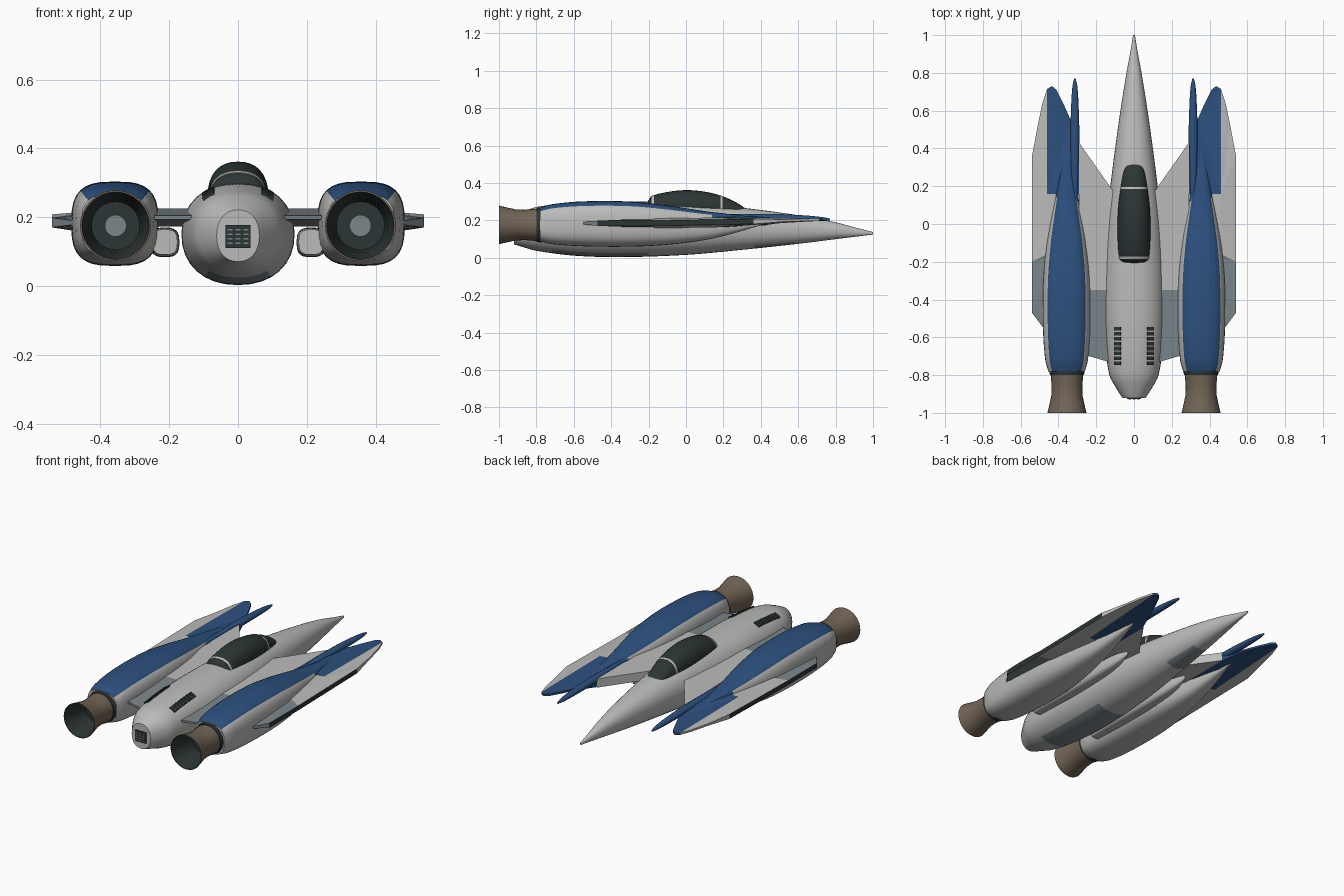
import bpy, bmesh, math
from mathutils import Matrix

if "Cube" in bpy.data.objects:
    bpy.data.objects.remove(bpy.data.objects["Cube"], do_unlink=True)


def material(name, rgb):
    m = bpy.data.materials.new(name)
    m.use_nodes = True
    m.diffuse_color = (*rgb, 1)
    bsdf = m.node_tree.nodes["Principled BSDF"]
    bsdf.inputs["Base Color"].default_value = (*rgb, 1)
    bsdf.inputs["Roughness"].default_value = 0.6
    return m


WHITE = material("hull_white", (0.5, 0.5, 0.49))
BLUE = material("paint_blue", (0.026, 0.08, 0.21))
GREY = material("panel_grey", (0.2, 0.24, 0.26))
DARK = material("dark_glass", (0.025, 0.035, 0.035))
BROWN = material("burnt_metal", (0.17, 0.13, 0.095))


def finish(name, bm, mats, mirror=False, smooth=True):
    bmesh.ops.recalc_face_normals(bm, faces=bm.faces)
    mesh = bpy.data.meshes.new(name)
    bm.to_mesh(mesh)
    bm.free()
    for m in mats:
        mesh.materials.append(m)
    ob = bpy.data.objects.new(name, mesh)
    bpy.context.collection.objects.link(ob)
    if mirror:
        ob.modifiers.new("mirror", "MIRROR").use_mirror_merge = False
    if smooth:
        bpy.ops.object.select_all(action="DESELECT")
        ob.select_set(True)
        bpy.context.view_layer.objects.active = ob
        bpy.ops.object.shade_smooth_by_angle(angle=math.radians(35))
    return ob


def section_at(secs, y):
    """Smoothly interpolate (y, half_width, z_low, z_high) sections."""
    i = max(0, min(len(secs) - 2, sum(s[0] <= y for s in secs) - 1))

    def slope(k, c):
        a, b = secs[max(k - 1, 0)], secs[min(k + 1, len(secs) - 1)]
        return (b[c] - a[c]) / (b[0] - a[0])
    p, q = secs[i], secs[i + 1]
    d = q[0] - p[0]
    t = (y - p[0]) / d
    out = []
    for c in (1, 2, 3):
        out.append((2*t**3 - 3*t*t + 1) * p[c] + (t**3 - 2*t*t + t) * d * slope(i, c)
                   + (3*t*t - 2*t**3) * q[c] + (t**3 - t*t) * d * slope(i + 1, c))
    return out


def loft(name, secs, mats, x=0, power=2.0, rule=None, mirror=False,
         span=None, grow=1.0, step=0.02, segs=32):
    y0, y1 = span or (secs[0][0], secs[-1][0])
    rows = max(1, round((y1 - y0) / step))
    bm = bmesh.new()
    rings, ys = [], [y0 + (y1 - y0) * i / rows for i in range(rows + 1)]
    for y in ys:
        hw, lo, hi = section_at(secs, y)
        ring = []
        for j in range(segs):
            a = math.tau * j / segs
            c, s = math.cos(a), math.sin(a)
            px = math.copysign(abs(c) ** (2 / power), c) * hw * grow
            pz = math.copysign(abs(s) ** (2 / power), s) * (hi - lo) / 2 * grow
            ring.append(bm.verts.new((x + px, y, (lo + hi) / 2 + pz)))
        rings.append(ring)
    for i in range(rows):
        for j in range(segs):
            k = (j + 1) % segs
            f = bm.faces.new((rings[i][j], rings[i][k], rings[i+1][k], rings[i+1][j]))
            if rule:
                f.material_index = rule((ys[i] + ys[i+1]) / 2, 360 * (j + 0.5) / segs)
    bm.faces.new(rings[0])
    bm.faces.new(rings[-1])
    return finish(name, bm, mats, mirror)


def wing_z(x, y):
    mid = 0.2 if x < 0.3 else 0.185 + 0.02 * max(0, y) / 0.73
    half = 0.006 if y > 0.5 or y < -0.54 else 0.014 if x > 0.5 else 0.026
    return mid - half, mid + half


def plate(name, outline, mat, edge=None):
    """Mirrored wing panel; the outermost edge takes the second material."""
    bm = bmesh.new()
    low = [bm.verts.new((x, y, wing_z(x, y)[0])) for x, y in outline]
    top = [bm.verts.new((x, y, wing_z(x, y)[1])) for x, y in outline]
    bm.faces.new(low)
    bm.faces.new(top)
    for i in range(len(outline)):
        k = (i + 1) % len(outline)
        f = bm.faces.new((low[i], low[k], top[k], top[i]))
        if edge and outline[i][0] > 0.53 and outline[k][0] > 0.53:
            f.material_index = 1
    bmesh.ops.triangulate(bm, faces=[f for f in bm.faces if len(f.verts) > 4])
    return finish(name, bm, [mat, edge or mat], True, False)


def boxes(name, items, mat, mirror=False):
    """Boxes given as (centre, size, roll about y)."""
    bm = bmesh.new()
    for centre, size, roll in items:
        bmesh.ops.create_cube(bm, size=1, matrix=Matrix.Translation(centre)
                              @ Matrix.Rotation(roll, 4, "Y") @ Matrix.Diagonal((*size, 1)))
    return finish(name, bm, [mat], mirror, False)


# Fuselage with grey belly panels
hull = [(-0.92, 0.062, 0.072, 0.222), (-0.88, 0.088, 0.06, 0.242), (-0.8, 0.13, 0.038, 0.272),
        (-0.6, 0.156, 0.012, 0.293), (-0.35, 0.164, 0.004, 0.3), (0, 0.147, 0.016, 0.295),
        (0.3, 0.113, 0.043, 0.268), (0.6, 0.072, 0.075, 0.228), (0.8, 0.04, 0.1, 0.19),
        (0.92, 0.018, 0.115, 0.158), (1, 0.005, 0.125, 0.138)]
loft("fuselage", hull, [WHITE, GREY], power=2.2, rule=lambda y, a: int(
    238 < a < 302 and (-0.72 < y < -0.2 or 0.36 < y < 0.58)))

# Canopy glass and frame hoops
glass = [(-0.21, 0.066, 0.22, 0.292), (-0.19, 0.08, 0.19, 0.326), (-0.1, 0.087, 0.16, 0.352),
         (0, 0.088, 0.16, 0.362), (0.1, 0.083, 0.16, 0.354), (0.2, 0.07, 0.18, 0.328),
         (0.28, 0.056, 0.2, 0.29), (0.32, 0.045, 0.21, 0.262)]
loft("canopy", glass, [DARK], power=2.3)
for label, y in (("rear", -0.178), ("front", 0.19)):
    loft("canopy_frame_" + label, glass, [WHITE], power=2.3, span=(y - 0.006, y + 0.006), grow=1.02)

# Engine nacelles with blue upper surface
nacelle = [(-0.78, 0.097, 0.088, 0.268), (-0.72, 0.113, 0.074, 0.286), (-0.55, 0.125, 0.062, 0.302),
           (-0.3, 0.124, 0.06, 0.301), (-0.1, 0.105, 0.07, 0.28), (0.1, 0.07, 0.095, 0.25),
           (0.25, 0.042, 0.13, 0.232), (0.42, 0.006, 0.18, 0.212)]
loft("nacelle", nacelle, [WHITE, BLUE], x=0.357, power=3, mirror=True,
     rule=lambda y, a: int(45 < a < 135 or (y > 0.14 and a < 180)))

# Slim pods tucked between nacelle and hull
pod = [(-0.6, 0.036, 0.092, 0.165), (-0.3, 0.042, 0.085, 0.17), (0, 0.036, 0.09, 0.17),
       (0.12, 0.024, 0.105, 0.165), (0.2, 0.005, 0.13, 0.15)]
loft("side_pod", pod, [WHITE], x=0.212, power=3, mirror=True)

# Blue forward probes
probe = [(0.1, 0.018, 0.19, 0.232), (0.45, 0.024, 0.195, 0.235),
         (0.62, 0.02, 0.195, 0.228), (0.73, 0.013, 0.197, 0.218), (0.77, 0.004, 0.2, 0.21)]
loft("probe", probe, [BLUE], x=0.313, mirror=True, segs=16)

# Wing panels
plate("wing_blue_tip", [(0.29, 0.16), (0.29, 0.42), (0.335, 0.55), (0.375, 0.64), (0.41, 0.71),
                        (0.435, 0.73), (0.46, 0.715), (0.46, 0.16)], BLUE)
plate("wing_outer", [(0.46, 0.715), (0.485, 0.64), (0.51, 0.52), (0.54, 0.36), (0.54, -0.2),
                     (0.46, -0.16), (0.3, -0.16), (0.3, 0.16), (0.46, 0.16)], WHITE, DARK)
plate("wing_outer_flap", [(0.54, -0.2), (0.54, -0.47), (0.48, -0.55), (0.4, -0.55),
                          (0.4, -0.16), (0.46, -0.16)], GREY, DARK)
plate("wing_inner", [(0.1, 0.16), (0.29, 0.43), (0.29, -0.35), (0.1, -0.35)], WHITE)
plate("wing_inner_flap", [(0.1, -0.35), (0.27, -0.35), (0.27, -0.69), (0.1, -0.74)], GREY)

# Flared nozzles: brown shell, dark throat, grey core
profile = [(-0.76, 0.09), (-0.78, 0.094), (-0.8, 0.09), (-0.8, 0.086), (-0.86, 0.081), (-0.91, 0.083),
           (-0.96, 0.094), (-1, 0.103), (-1, 0.098), (-0.92, 0.078), (-0.84, 0.07), (-0.84, 0.03)]
bm = bmesh.new()
rings = [[bm.verts.new((0.355 + r * math.cos(math.tau * j / 32), y,
                        0.176 + r * math.sin(math.tau * j / 32))) for j in range(32)]
         for y, r in profile]
for i in range(len(rings) - 1):
    for j in range(32):
        k = (j + 1) % 32
        f = bm.faces.new((rings[i][j], rings[i][k], rings[i+1][k], rings[i+1][j]))
        f.material_index = 0 if 3 <= i <= 7 else 1
bm.faces.new(rings[-1]).material_index = 2
finish("nozzle", bm, [BROWN, DARK, GREY], True)

# Dorsal vent slats
slats = []
for i in range(8):
    y = -0.555 - i * 0.026
    hw, lo, hi = section_at(hull, y)
    z = (lo + hi) / 2 + (hi - lo) / 2 * (1 - (0.086 / hw) ** 2.2) ** (1 / 2.2)
    slats.append(((0.086, y, z + 0.001), (0.038, 0.019, 0.009), math.radians(31)))
boxes("vent_slats", slats, DARK, True)

# Tail grille
boxes("tail_grille", [((0, -0.922, 0.145), (0.072, 0.008, 0.066), 0)], DARK)
boxes("grille_bars", [((x, -0.926, 0.125 + 0.013 * i), (0.014, 0.004, 0.004), 0)
                      for x in (-0.023, 0, 0.023) for i in range(4)], GREY)
